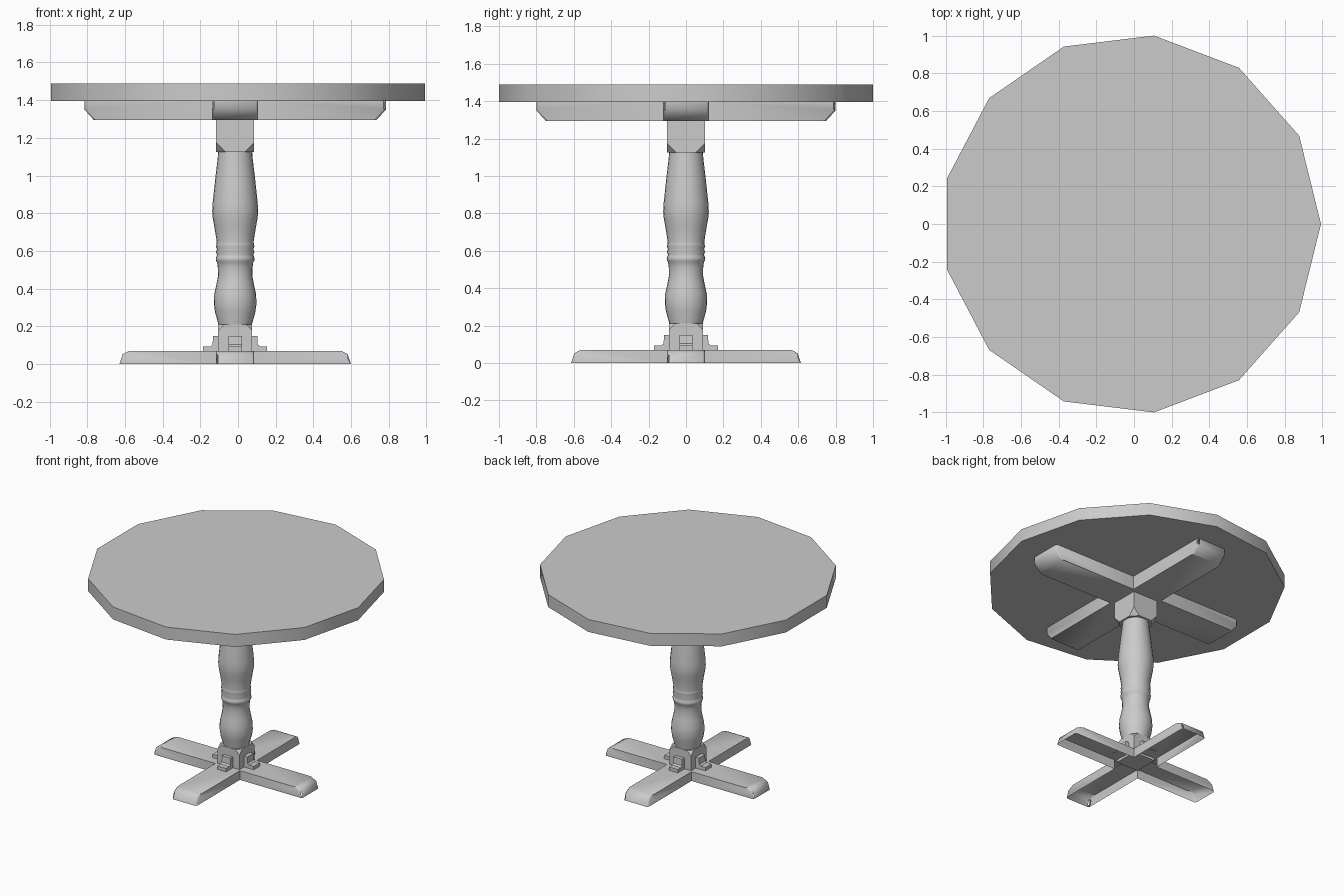
import bpy, bmesh, math
from mathutils import Matrix, Vector

if "Cube" in bpy.data.objects:
    bpy.data.objects.remove(bpy.data.objects["Cube"])

CX = -0.015  # pedestal axis


def finish(name, bm, angle=35):
    bmesh.ops.remove_doubles(bm, verts=bm.verts, dist=0.0005)
    bmesh.ops.recalc_face_normals(bm, faces=bm.faces)
    me = bpy.data.meshes.new(name)
    bm.to_mesh(me)
    bm.free()
    ob = bpy.data.objects.new(name, me)
    ob.location.x = CX
    bpy.context.collection.objects.link(ob)
    bpy.ops.object.select_all(action='DESELECT')
    ob.select_set(True)
    bpy.context.view_layer.objects.active = ob
    bpy.ops.object.shade_smooth_by_angle(angle=math.radians(angle))
    return ob


def four_ways(bm):
    """Repeat the geometry every 90 degrees about z."""
    geom = bm.verts[:] + bm.edges[:] + bm.faces[:]
    for i in range(1, 4):
        new = bmesh.ops.duplicate(bm, geom=geom)['geom']
        verts = [v for v in new if isinstance(v, bmesh.types.BMVert)]
        bmesh.ops.rotate(bm, verts=verts, matrix=Matrix.Rotation(i * math.pi / 2, 3, 'Z'))


def cross(name, w, tip, bevel):
    """Four-armed shell, open along its first level; tip runs from open edge to flat face."""
    bm = bmesh.new()
    z0, z1 = tip[0][1], tip[-1][1]
    pts = tip + [(w, z1)]
    sides = [[bm.verts.new((x, s * w, z)) for x, z in pts] for s in (-1, 1)]
    for side in sides:
        bm.faces.new(side + [bm.verts.new((w, side[0].co.y, z0))])
    for a, b, c, d in zip(sides[0], sides[0][1:], sides[1][1:], sides[1]):
        bm.faces.new((a, b, c, d))
    ends = [bm.edges.get((s[i], s[i + 1])) for s in sides for i in range(len(tip) - 1)]
    bmesh.ops.bevel(bm, geom=ends, offset=bevel, segments=1, affect='EDGES')
    four_ways(bm)
    bm.faces.new([bm.verts.new((x * w, y * w, z1)) for x, y in ((-1, -1), (1, -1), (1, 1), (-1, 1))])
    return finish(name, bm, 50)


def block(name, half, z0, z1, cut_top, cut):
    """Square block with its four top or bottom corners cut off."""
    bm = bmesh.new()
    mat = Matrix.Translation((0, 0, (z0 + z1) / 2)) @ Matrix.Diagonal((2 * half, 2 * half, z1 - z0, 1))
    bmesh.ops.create_cube(bm, size=1, matrix=mat)
    mid = (z0 + z1) / 2
    corners = [v for v in bm.verts if (v.co.z > mid) == cut_top]
    bmesh.ops.bevel(bm, geom=corners, offset=cut, segments=1, affect='VERTICES')
    return finish(name, bm, 20)


# Tabletop: 13-sided disc
bm = bmesh.new()
bmesh.ops.create_cone(bm, cap_ends=True, segments=13, radius1=1.007, radius2=1.007, depth=0.093,
                      matrix=Matrix.Translation((0, 0, 1.442)) @ Matrix.Rotation(-math.pi / 2, 4, 'Z'))
finish("tabletop", bm)

# Cross supports under the top, and hollow cross feet
cross("top_support", 0.122, [(0.80, 1.397), (0.80, 1.35), (0.75, 1.295)], 0.012)
cross("feet", 0.101, [(0.614, 0), (0.597, 0.052), (0.565, 0.069)], 0.011)

# Square blocks above and below the turned column
block("upper_block", 0.101, 1.125, 1.30, False, 0.05)
block("lower_block", 0.09, 0.05, 0.21, True, 0.032)

# Turned column
profile = [(0.088, 0.20), (0.09, 0.215), (0.107, 0.275), (0.113, 0.32), (0.111, 0.37), (0.099, 0.425),
           (0.091, 0.47), (0.092, 0.51), (0.096, 0.54), (0.102, 0.548), (0.103, 0.56), (0.099, 0.572),
           (0.096, 0.58), (0.102, 0.594), (0.096, 0.61), (0.102, 0.622), (0.099, 0.636), (0.098, 0.65),
           (0.11, 0.725), (0.119, 0.775), (0.122, 0.81), (0.119, 0.86), (0.105, 0.99), (0.093, 1.09),
           (0.09, 1.13)]
bm = bmesh.new()
N = 24
rings = [[bm.verts.new((r * math.cos(2 * math.pi * i / N), r * math.sin(2 * math.pi * i / N), z))
          for i in range(N)] for r, z in profile]
for lo, hi in zip(rings, rings[1:]):
    for i in range(N):
        j = (i + 1) % N
        bm.faces.new((lo[i], lo[j], hi[j], hi[i]))
bm.faces.new(rings[0][::-1])
bm.faces.new(rings[-1])
finish("turned_column", bm, 50)

# L-shaped brackets holding the lower block to the feet
bm = bmesh.new()
section = [(0.085, 0.066), (0.17, 0.066), (0.17, 0.094), (0.132, 0.094), (0.12, 0.104),
           (0.117, 0.15), (0.085, 0.15)]
face = bm.faces.new([bm.verts.new((x, -0.036, z)) for x, z in section])
ext = bmesh.ops.extrude_face_region(bm, geom=[face], use_keep_orig=True)['geom']
bmesh.ops.translate(bm, vec=Vector((0, 0.072, 0)),
                    verts=[v for v in ext if isinstance(v, bmesh.types.BMVert)])
four_ways(bm)
finish("corner_brackets", bm, 30)
